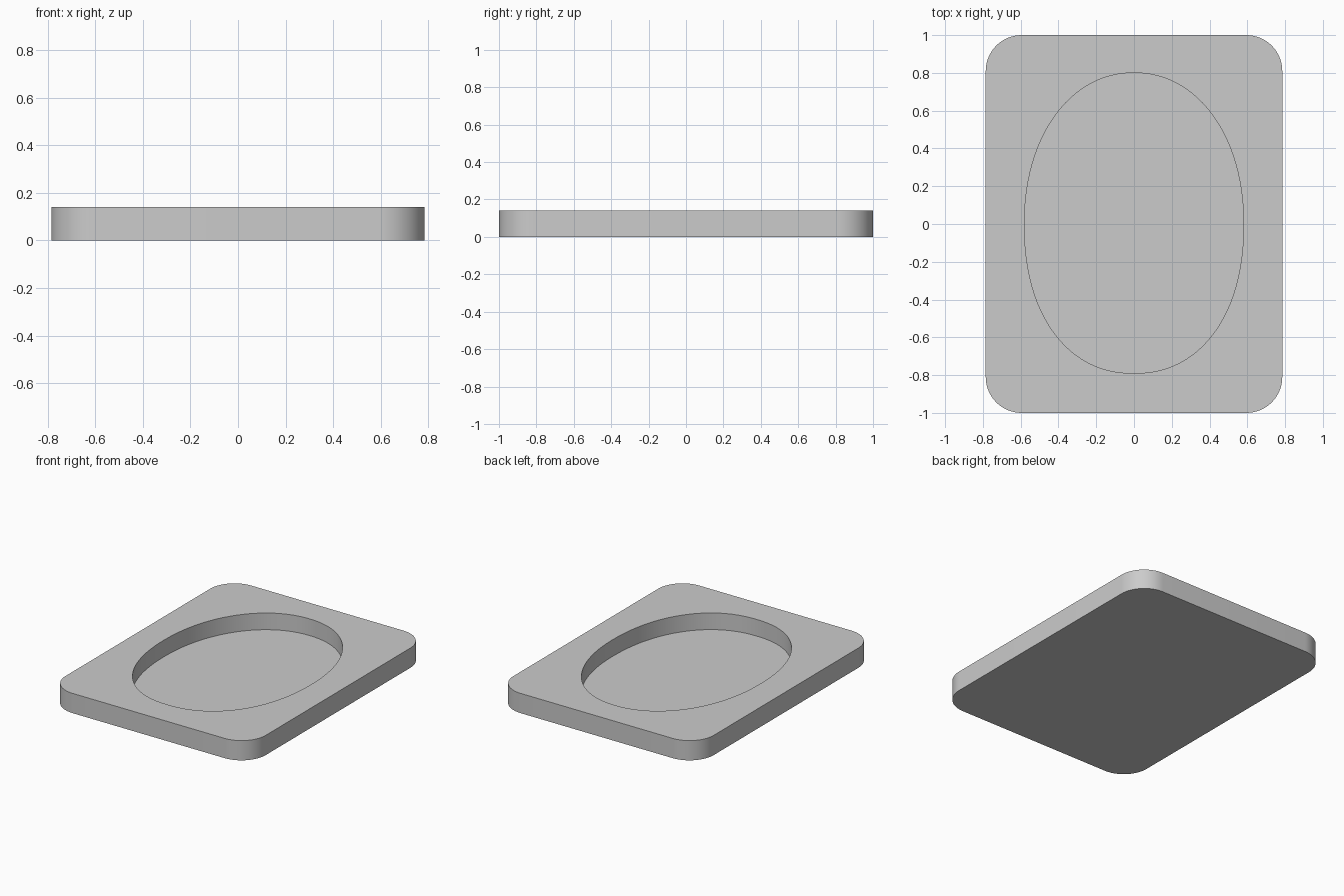
import bpy
import bmesh
from math import sin, cos, pi, radians, copysign

cube = bpy.data.objects.get("Cube")
if cube:
    bpy.data.objects.remove(cube, do_unlink=True)

HALF_X, HALF_Y, HEIGHT, CORNER = 0.785, 1.0, 0.14, 0.19
OVAL_X, OVAL_BACK, OVAL_FRONT, FLOOR = 0.58, 0.80, 0.79, 0.022

grey = bpy.data.materials.new("plain grey")
grey.use_nodes = True
grey.diffuse_color = (0.6, 0.6, 0.6, 1)
grey.node_tree.nodes["Principled BSDF"].inputs["Base Color"].default_value = (0.6, 0.6, 0.6, 1)


def rounded_rectangle(steps=16):
    points = []
    corners = [(1, 1), (-1, 1), (-1, -1), (1, -1)]
    for quarter, (sx, sy) in enumerate(corners):
        for i in range(steps + 1):
            a = (quarter + i / steps) * pi / 2
            points.append((sx * (HALF_X - CORNER) + CORNER * cos(a),
                           sy * (HALF_Y - CORNER) + CORNER * sin(a)))
    return points


def full_oval(steps=96):
    # Slightly squared ellipse, a little fuller toward the front
    points = []
    for i in range(steps):
        a = 2 * pi * i / steps
        c, s = cos(a), sin(a)
        power = 2 / (2.1 if s >= 0 else 2.2)
        reach = OVAL_BACK if s >= 0 else OVAL_FRONT
        points.append((OVAL_X * copysign(abs(c) ** power, c),
                       reach * copysign(abs(s) ** power, s)))
    return points


def wall(bm, outline, low, high):
    """Add an upright wall and return its lower and upper vertex rings."""
    rings = [[bm.verts.new((x, y, z)) for x, y in outline] for z in (low, high)]
    n = len(outline)
    for i in range(n):
        j = (i + 1) % n
        bm.faces.new((rings[0][i], rings[0][j], rings[1][j], rings[1][i]))
    return rings


def ring_edges(bm, ring):
    return [bm.edges.get((v, ring[i - 1])) for i, v in enumerate(ring)]


# Tray body: outer wall, underside, recess wall, recess floor and flat rim
bm = bmesh.new()
base, outer_rim = wall(bm, rounded_rectangle(), 0, HEIGHT)
floor, inner_rim = wall(bm, full_oval(), FLOOR, HEIGHT)
bm.faces.new(base)
bm.faces.new(floor)
bmesh.ops.triangle_fill(bm, use_beauty=True, normal=(0, 0, 1),
                        edges=ring_edges(bm, outer_rim) + ring_edges(bm, inner_rim))
bmesh.ops.recalc_face_normals(bm, faces=bm.faces)

mesh = bpy.data.meshes.new("recessed_tray")
bm.to_mesh(mesh)
bm.free()
mesh.materials.append(grey)
tray = bpy.data.objects.new("recessed_tray", mesh)
bpy.context.collection.objects.link(tray)

bpy.ops.object.select_all(action="DESELECT")
tray.select_set(True)
bpy.context.view_layer.objects.active = tray
bpy.ops.object.shade_smooth_by_angle(angle=radians(30))
